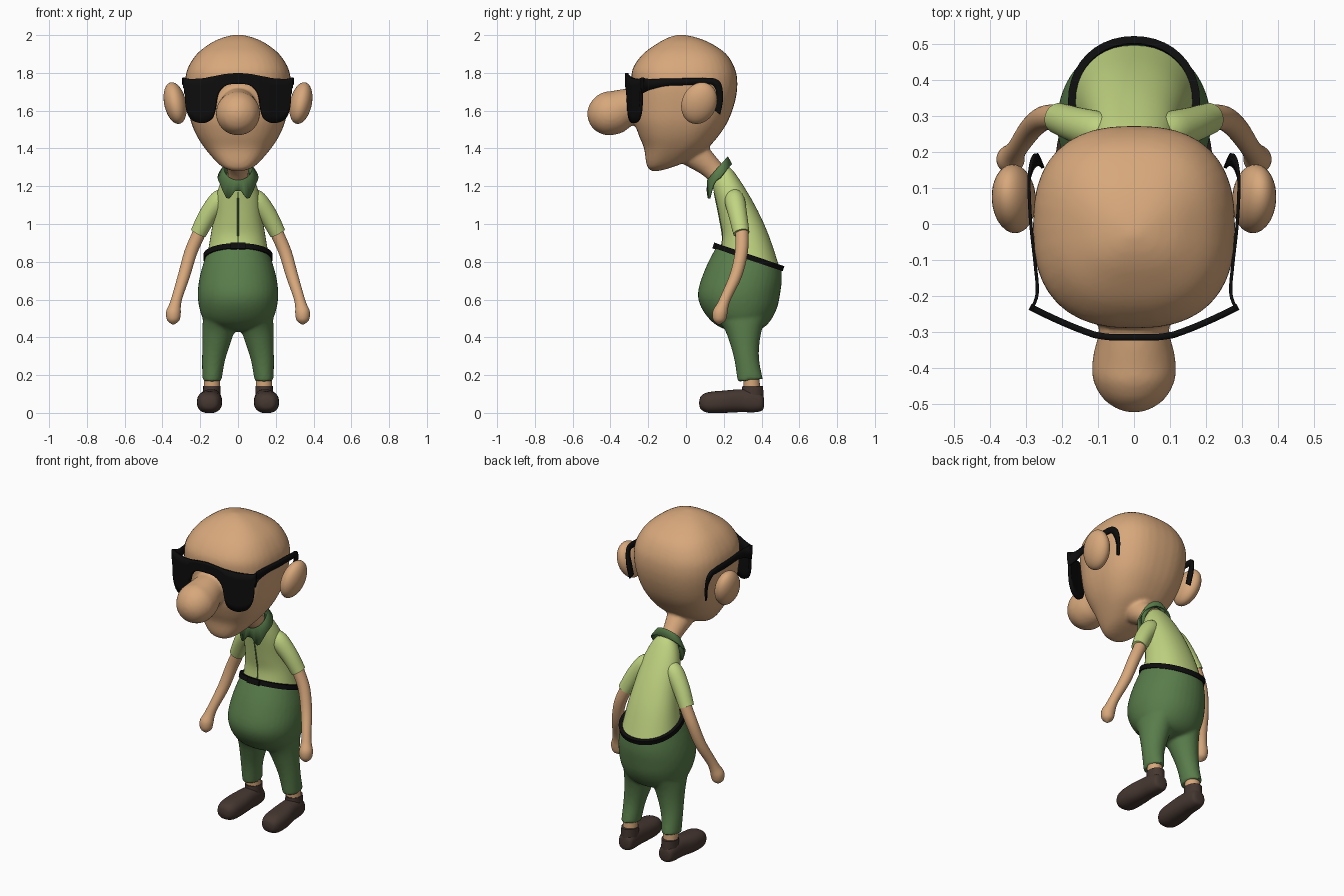
import bpy, bmesh, math
from mathutils import Vector as V

if "Cube" in bpy.data.objects:
    bpy.data.objects.remove(bpy.data.objects["Cube"])


def material(name, r, g, b):
    m = bpy.data.materials.new(name)
    m.diffuse_color = (r, g, b, 1)
    m.use_nodes = True
    m.node_tree.nodes["Principled BSDF"].inputs["Base Color"].default_value = m.diffuse_color
    return m


SKIN = material("skin", .68, .39, .20)
LIME = material("shirt_lime", .53, .66, .22)
GREEN = material("dark_green", .10, .205, .07)
BROWN = material("shoe_brown", .06, .038, .03)
BLACK = material("black", .004, .004, .004)
SEG = 40


def ring(f, b, hw, cx=0, e=2.0):
    """Superellipse between points f and b of the yz plane, half width hw in x."""
    f, b = V((cx, *f)), V((cx, *b))
    c, a, pts = (f + b) / 2, (b - f) / 2, []
    for i in range(SEG):
        t = 2 * math.pi * i / SEG
        p, q = (math.copysign(abs(k) ** (2 / e), k) for k in (math.cos(t), math.sin(t)))
        pts.append(c + a * p + V((hw * q, 0, 0)))
    return pts


def tube(path):
    """Round rings along a path of (x, y, z, radius)."""
    pts, out = [V(p[:3]) for p in path], []
    for i, p in enumerate(pts):
        t = (pts[min(i + 1, len(pts) - 1)] - pts[max(i - 1, 0)]).normalized()
        u = t.cross(V((1, 0, 0))).normalized()
        w = t.cross(u)
        out.append([p + path[i][3] * (u * math.cos(a) + w * math.sin(a))
                    for a in (2 * math.pi * k / SEG for k in range(SEG))])
    return out


def refine(rings, steps):
    """Catmull-Rom interpolation between the rings."""
    if steps < 2:
        return rings
    out, n = [], len(rings)
    for i in range(n - 1):
        four = [rings[min(max(i + k, 0), n - 1)] for k in (-1, 0, 1, 2)]
        for s in range(steps):
            t = s / steps
            out.append([.5 * (2 * b + (c - a) * t + (2 * a - 5 * b + 4 * c - d) * t * t
                              + (3 * b - a - 3 * c + d) * t ** 3) for a, b, c, d in zip(*four)])
    return out + [rings[-1]]


def build(name, lofts, mat, steps=4, cap=True, closed=True, mirror=False, fuse=0, solid=0):
    bm = bmesh.new()
    for rings in lofts:
        vs = [[bm.verts.new(p) for p in r] for r in refine(rings, steps)]
        n = len(vs[0])
        for a, b in zip(vs, vs[1:]):
            for j in range(n if closed else n - 1):
                k = (j + 1) % n
                bm.faces.new((a[j], a[k], b[k], b[j]))
        if cap:
            bm.faces.new(vs[0])
            bm.faces.new(vs[-1])
    bmesh.ops.recalc_face_normals(bm, faces=bm.faces[:])
    me = bpy.data.meshes.new(name)
    bm.to_mesh(me)
    bm.free()
    me.materials.append(mat)
    ob = bpy.data.objects.new(name, me)
    bpy.context.collection.objects.link(ob)
    finish(ob)
    if mirror:
        ob.modifiers.new("mirror", 'MIRROR')
    if fuse:
        m = ob.modifiers.new("fuse", 'REMESH')
        m.mode, m.voxel_size, m.use_smooth_shade = 'VOXEL', fuse, True
        m = ob.modifiers.new("soften", 'SMOOTH')
        m.factor, m.iterations = .5, 6
    if solid:
        m = ob.modifiers.new("thickness", 'SOLIDIFY')
        m.thickness, m.offset = solid, 0
    return ob


def finish(ob):
    bpy.ops.object.select_all(action='DESELECT')
    ob.select_set(True)
    bpy.context.view_layer.objects.active = ob
    bpy.ops.object.shade_smooth_by_angle(angle=math.radians(40))


# head, nose and neck blended together
head = [ring((yf, z), (yb, z), hw, e=2.5) for z, yf, yb, hw in [
    (1.28, -.18, -.15, .02), (1.295, -.2, -.09, .07), (1.33, -.212, 0, .115),
    (1.40, -.222, .11, .175), (1.47, -.25, .175, .22), (1.55, -.275, .225, .252),
    (1.65, -.285, .26, .272), (1.74, -.288, .272, .28), (1.82, -.283, .26, .268),
    (1.90, -.228, .213, .218), (1.96, -.145, .125, .14), (1.99, -.085, .045, .07),
    (2.003, -.035, -.025, .01)]]
nose = tube([(0, -.2, 1.635, .09), (0, -.3, 1.62, .098), (0, -.37, 1.593, .114), (0, -.43, 1.583, .114),
             (0, -.485, 1.583, .085), (0, -.515, 1.583, .04), (0, -.522, 1.583, .005)])
neck = tube([(0, -.02, 1.42, .09), (0, .06, 1.36, .075), (0, .14, 1.29, .057), (0, .21, 1.21, .055)])
build("head", [head, nose, neck], SKIN, fuse=.01)

# ears
for s in (1, -1):
    bpy.ops.mesh.primitive_uv_sphere_add(segments=32, ring_count=20, location=(s * .333, .07, 1.64))
    ear = bpy.context.object
    ear.name = "ear"
    ear.scale = (.058, .092, .115)
    ear.rotation_euler = (math.radians(-22), s * math.radians(12), 0)
    ear.data.materials.append(SKIN)
    finish(ear)

# sunglasses: curved front shell and temples hooked behind the ears
front = []
for x, zt, zb in [(0, 1.80, 1.74), (.06, 1.795, 1.735), (.105, 1.787, 1.69), (.122, 1.783, 1.60),
                  (.14, 1.78, 1.556), (.18, 1.772, 1.535), (.22, 1.769, 1.54), (.25, 1.768, 1.56),
                  (.272, 1.77, 1.61), (.279, 1.772, 1.70), (.288, 1.775, 1.725)]:
    y = -.314 + .08 * (max(0, x - .08) / .2) ** 1.25
    front.append([V((x, y, zt + (zb - zt) * k / 6)) for k in range(7)])
build("glasses_front", [front], BLACK, steps=3, cap=False, closed=False, mirror=True, solid=.018)
temple = [[V((x, a, b)), V((x - (.01 if b < 1.7 else 0), c, d))] for x, a, b, c, d in [
    (.283, -.235, 1.775, -.235, 1.69), (.268, -.19, 1.768, -.19, 1.71), (.274, -.11, 1.77, -.11, 1.73),
    (.286, 0, 1.772, 0, 1.735), (.291, .11, 1.774, .11, 1.738), (.286, .165, 1.765, .14, 1.735),
    (.277, .19, 1.73, .157, 1.71), (.27, .195, 1.66, .162, 1.66), (.262, .18, 1.58, .155, 1.60)]]
build("glasses_temple", [temple], BLACK, cap=False, closed=False, mirror=True, solid=.009)

# shirt body, placket seam and sleeves
build("shirt", [[ring(f, b, hw, e=2.2) for f, b, hw in [
    ((.135, 1.23), (.225, 1.305), .06), ((.143, 1.19), (.255, 1.275), .085),
    ((.16, 1.12), (.312, 1.19), .112), ((.18, 1.02), (.38, 1.07), .127),
    ((.193, .94), (.44, .935), .145), ((.185, .865), (.495, .77), .165)]]], LIME)
build("shirt_seam", [tube([(0, .15, 1.17, .004), (0, .16, 1.12, .004), (0, .18, 1.02, .004),
                           (0, .194, .93, .004), (0, .186, .87, .004)])], GREEN)
build("sleeve", [tube([(.06, .25, 1.165, .035), (.10, .258, 1.125, .053), (.16, .275, 1.045, .049),
                       (.21, .293, .952, .043)])], LIME, mirror=True)

# collar, with two pointed flaps at the front
inner = ring((.125, 1.20), (.212, 1.32), .06)
crest = ring((.113, 1.228), (.222, 1.353), .074)
flap = ring((.122, 1.175), (.24, 1.315), .104)
for p in flap:
    if p.y < .18:
        p.z -= .06 * max(0, 1 - abs(abs(p.x) - .055) / .04)
        p.y -= .008
build("collar", [[inner, crest, flap]], GREEN, steps=1, cap=False, solid=.01)

# arms with simple rounded hands
build("arm", [tube([(.19, .29, 1.0, .034), (.207, .296, .95, .035), (.25, .293, .85, .034),
                    (.285, .265, .73, .032), (.32, .215, .62, .028), (.333, .195, .57, .031),
                    (.342, .18, .53, .039), (.343, .175, .49, .032), (.343, .173, .467, .004)])],
      SKIN, mirror=True)

# trousers: round seat and two legs blended together
seat = [ring(f, b, hw, e=2.1) for f, b, hw in [
    ((.16, .878), (.505, .768), .172), ((.105, .77), (.507, .70), .199), ((.065, .65), (.499, .635), .213),
    ((.075, .57), (.482, .555), .206), ((.13, .49), (.445, .485), .178), ((.2, .445), (.40, .445), .11),
    ((.28, .43), (.34, .43), .03)]]
legs = [[ring(f, b, hw, s * cx) for f, b, hw, cx in [
    ((.14, .53), (.44, .53), .10, .085), ((.20, .45), (.405, .45), .088, .1),
    ((.235, .36), (.388, .36), .073, .116), ((.258, .27), (.388, .275), .06, .13),
    ((.273, .165), (.407, .18), .051, .138)]] for s in (1, -1)]
build("trousers", [seat] + legs, GREEN, fuse=.009)

# belt hoop on the tilted waist, and its buckle
d, n = V((.948, -.318)), V((.318, .948))
f, b = V((.163, .882)), V((.506, .767))
build("belt", [[ring(f - d * g + n * h, b + d * g + n * h, .172 + g, e=2.1) for g, h in [
    (-.01, .014), (.011, .014), (.011, -.014), (-.01, -.014), (-.01, .014)]]],
      BLACK, steps=1, cap=False)
bpy.ops.mesh.primitive_cube_add(size=1, location=(0, .152, .884), rotation=(math.radians(-18), 0, 0))
buckle = bpy.context.object
buckle.name = "belt_buckle"
buckle.scale = (.08, .016, .032)
buckle.data.materials.append(BLACK)

# ankles and shoes
build("ankle", [tube([(.138, .35, .11, .043), (.138, .345, .2, .043)])], SKIN, steps=1, mirror=True)
shoe = [ring((y, z0), (y, z1), hw, cx, 2.4) for y, z0, z1, hw, cx in [
    (.07, .045, .06, .012, .153), (.08, .018, .09, .042, .153), (.12, .0, .11, .062, .152),
    (.2, .0, .118, .066, .15), (.29, .004, .125, .056, .143), (.36, .003, .12, .051, .14),
    (.402, .012, .10, .042, .138), (.412, .03, .08, .02, .138)]]
shaft = [ring((.295, .06), (.412, .06), .047, .138), ring((.298, .142), (.408, .142), .046, .138)]
build("shoe", [shoe, shaft], BROWN, mirror=True)
